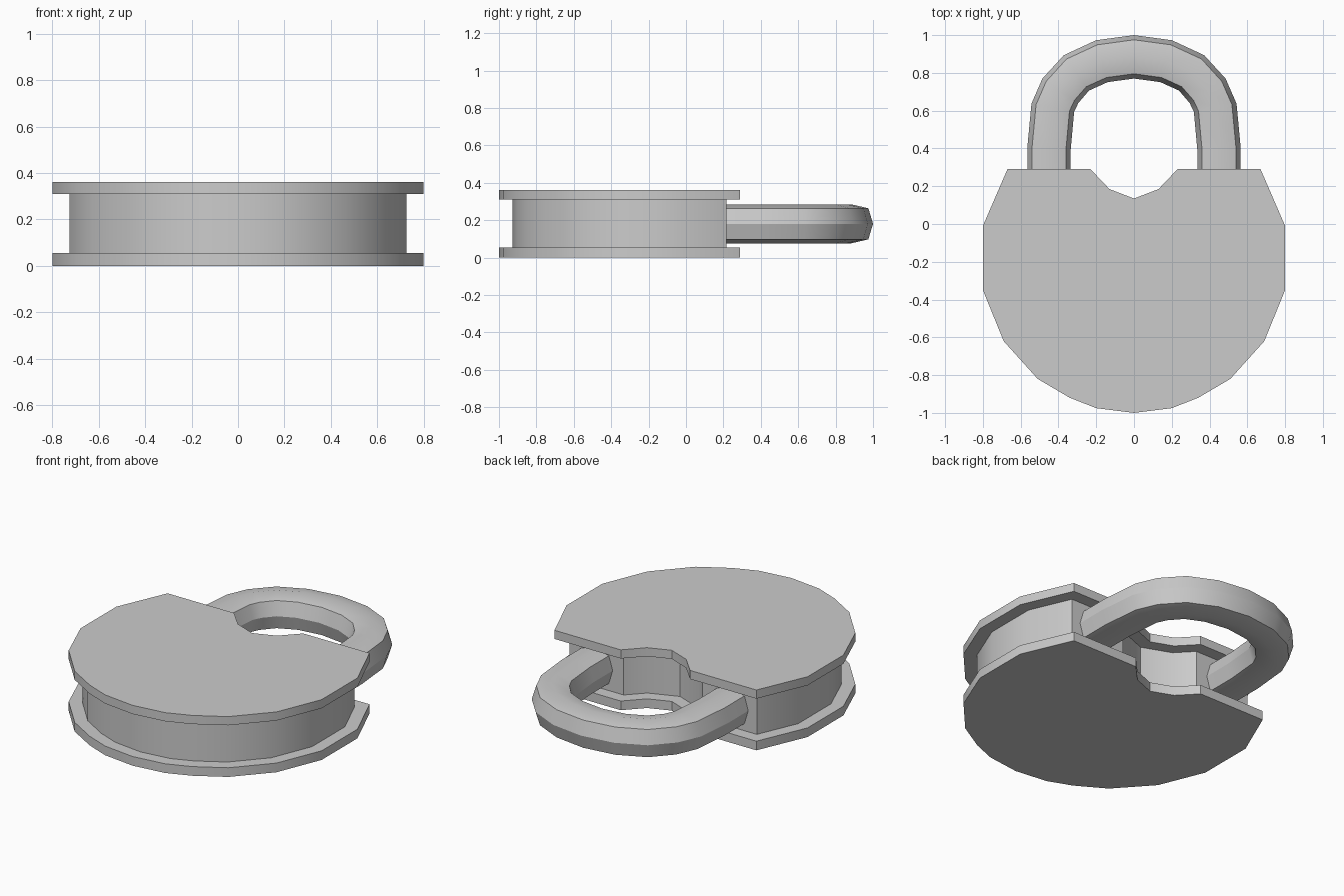
import bpy, bmesh, math
from mathutils import Vector

cube = bpy.data.objects.get("Cube")
if cube:
    bpy.data.objects.remove(cube, do_unlink=True)

GREY = (0.6, 0.6, 0.6, 1)
grey = bpy.data.materials.new("plain grey")
grey.use_nodes = True
grey.diffuse_color = GREY
grey.node_tree.nodes["Principled BSDF"].inputs["Base Color"].default_value = GREY


def finish(name, bm):
    bmesh.ops.recalc_face_normals(bm, faces=bm.faces)
    mesh = bpy.data.meshes.new(name)
    bm.to_mesh(mesh)
    bm.free()
    mesh.materials.append(grey)
    obj = bpy.data.objects.new(name, mesh)
    bpy.context.collection.objects.link(obj)
    bpy.ops.object.select_all(action='DESELECT')
    obj.select_set(True)
    bpy.context.view_layer.objects.active = obj
    bpy.ops.object.shade_smooth_by_angle(angle=math.radians(30))
    return obj


def slab(name, outline, z0, z1):
    bm = bmesh.new()
    face = bm.faces.new([bm.verts.new((p.x, p.y, z0)) for p in outline])
    ext = bmesh.ops.extrude_face_region(bm, geom=[face], use_keep_orig=True)
    top = [g for g in ext["geom"] if isinstance(g, bmesh.types.BMVert)]
    bmesh.ops.translate(bm, verts=top, vec=(0, 0, z1 - z0))
    return finish(name, bm)


def inset(outline, d):
    """Mitred inward offset of a counter-clockwise outline."""
    result = []
    for i, p in enumerate(outline):
        a = (p - outline[i - 1]).normalized()
        b = (outline[(i + 1) % len(outline)] - p).normalized()
        n1, n2 = Vector((-a.y, a.x)), Vector((-b.y, b.x))
        result.append(p + (n1 + n2) * d / (1 + n1.dot(n2)))
    return result


# Body: two notched plates around a narrower core
half = [Vector(p) for p in ((0, -1), (0.2, -0.975), (0.34, -0.92), (0.51, -0.82),
        (0.69, -0.62), (0.8, -0.35), (0.8, -0.01), (0.67, 0.29), (0.23, 0.29),
        (0.13, 0.185), (0, 0.135))]
outline = half + [Vector((-p.x, p.y)) for p in reversed(half[1:-1])]
slab("bottom_plate", outline, 0, 0.055)
slab("body_core", inset(outline, 0.073), 0.055, 0.31)
slab("top_plate", outline, 0.31, 0.362)

# Shackle: eight-sided section swept round an arch
arch = [Vector(p) for p in ((0.45, 0.1), (0.45, 0.4), (0.43, 0.615), (0.39, 0.705),
        (0.305, 0.8), (0.17, 0.862), (0, 0.885))]
path = arch + [Vector((-p.x, p.y)) for p in reversed(arch[:-1])]
section = [(0.115, 0), (0.09, 0.083), (0, 0.104), (-0.09, 0.083),
           (-0.115, 0), (-0.09, -0.083), (0, -0.104), (0.09, -0.083)]
bm = bmesh.new()
rings = []
for i, p in enumerate(path):
    t = path[min(i + 1, len(path) - 1)] - path[max(i - 1, 0)]
    out = Vector((t.y, -t.x)).normalized()
    rings.append([bm.verts.new((p.x + out.x * r, p.y + out.y * r, 0.181 + z))
                  for r, z in section])
for a, b in zip(rings, rings[1:]):
    for j in range(8):
        k = (j + 1) % 8
        bm.faces.new((a[j], a[k], b[k], b[j]))
bm.faces.new(rings[0])
bm.faces.new(rings[-1])
finish("shackle", bm)
